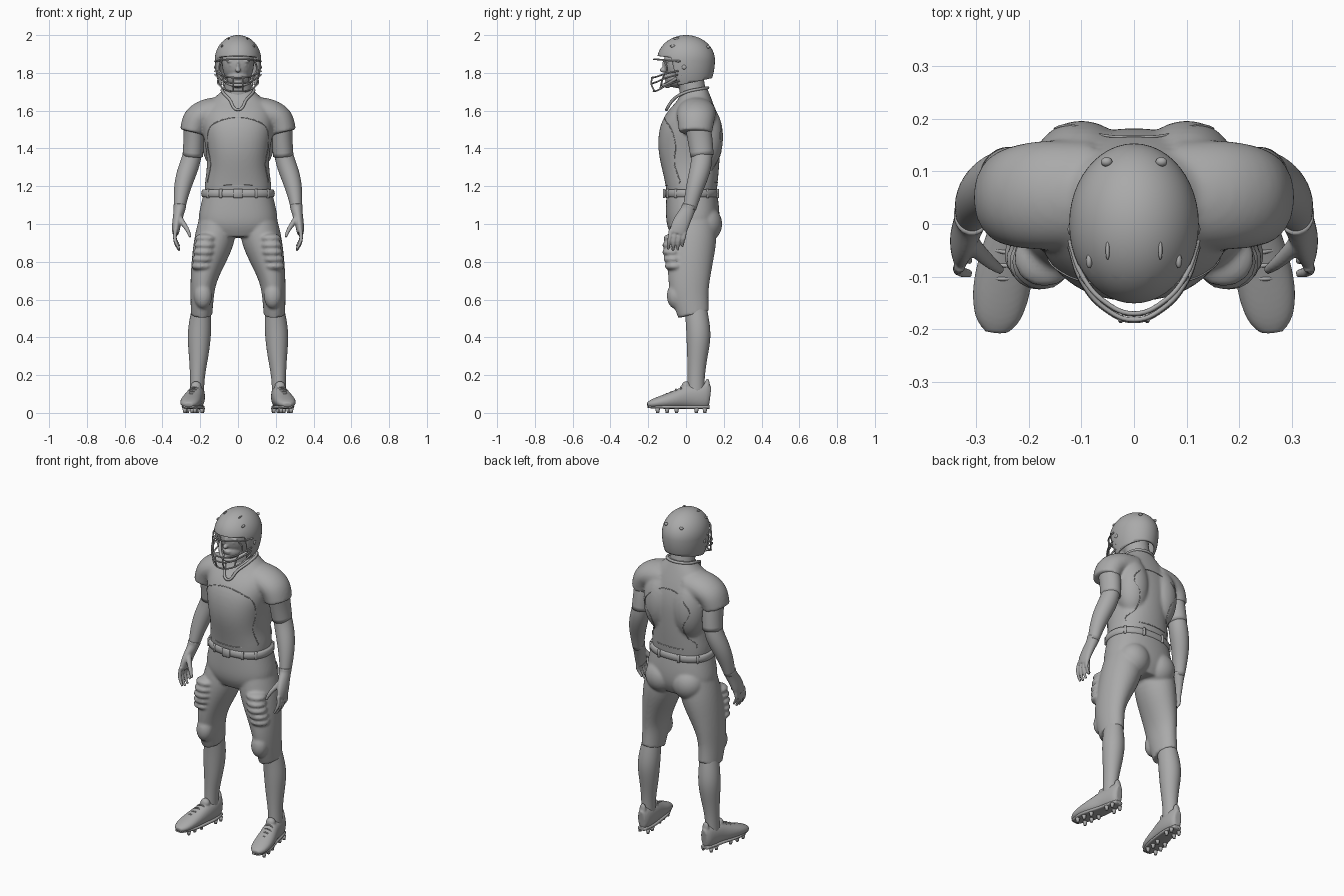
import bpy, bmesh, math
from mathutils import Vector, Matrix

cube = bpy.data.objects.get("Cube")
if cube:
    bpy.data.objects.remove(cube, do_unlink=True)

grey = bpy.data.materials.new("plain_grey")
grey.use_nodes = True
grey.diffuse_color = (0.4, 0.4, 0.4, 1)
grey.node_tree.nodes["Principled BSDF"].inputs["Base Color"].default_value = (0.4, 0.4, 0.4, 1)


def link(name, data):
    ob = bpy.data.objects.new(name, data)
    bpy.context.collection.objects.link(ob)
    data.materials.append(grey)
    return ob


def loft(bm, rings, sides=(1,), ref=(0, 1, 0), power=2.0, n=16):
    """Skin rings (x, y, z, half width, half depth) along a path."""
    crease = bm.edges.layers.float.get("crease_edge") or bm.edges.layers.float.new("crease_edge")
    centres = [Vector(r[:3]) for r in rings]
    for s in sides:
        loops = []
        for i, (c, r) in enumerate(zip(centres, rings)):
            t = (centres[min(i + 1, len(rings) - 1)] - centres[max(i - 1, 0)]).normalized()
            v = Vector(ref)
            v = (v - t * t.dot(v)).normalized()
            u = v.cross(t)
            loop = []
            for k in range(n):
                a = math.tau * k / n
                ca, sa = math.cos(a), math.sin(a)
                p = c + u * r[3] * math.copysign(abs(ca) ** (2 / power), ca) \
                      + v * r[4] * math.copysign(abs(sa) ** (2 / power), sa)
                loop.append(bm.verts.new((p.x * s, p.y, p.z)))
            loops.append(loop)
        for a, b in zip(loops, loops[1:]):
            for k in range(n):
                bm.faces.new((a[k], a[(k + 1) % n], b[(k + 1) % n], b[k]))
        for loop in (loops[0], loops[-1]):
            for e in bm.faces.new(loop).edges:
                e[crease] = 1.0


def blob(bm, c, r, sides=(1,)):
    for s in sides:
        m = Matrix.Translation((c[0] * s, c[1], c[2])) @ Matrix.Diagonal((*r, 1))
        bmesh.ops.create_uvsphere(bm, u_segments=16, v_segments=10, radius=1, matrix=m)


def finish(name, bm, voxel=0, smooth=3, subdiv=2):
    """Turn the mesh into a smooth object; a voxel size fuses its pieces."""
    bmesh.ops.recalc_face_normals(bm, faces=bm.faces)
    for f in bm.faces:
        f.smooth = True
    me = bpy.data.meshes.new(name)
    bm.to_mesh(me)
    bm.free()
    ob = link(name, me)
    if subdiv:
        ob.modifiers.new("round", "SUBSURF").levels = subdiv
        ob.modifiers["round"].render_levels = subdiv
    if voxel:
        mod = ob.modifiers.new("fuse", "REMESH")
        mod.mode, mod.voxel_size, mod.use_smooth_shade = "VOXEL", voxel, True
        mod = ob.modifiers.new("relax", "SMOOTH")
        mod.factor, mod.iterations = 0.5, smooth
    return ob


def tube(name, paths, r, cyclic=False):
    cu = bpy.data.curves.new(name, "CURVE")
    cu.dimensions, cu.bevel_depth, cu.bevel_resolution = "3D", r, 2
    cu.resolution_u, cu.use_fill_caps = 6, True
    for pts in paths:
        sp = cu.splines.new("BEZIER")
        sp.bezier_points.add(len(pts) - 1)
        sp.use_cyclic_u = cyclic
        for bp, p in zip(sp.bezier_points, pts):
            bp.co = p
            bp.handle_left_type = bp.handle_right_type = "AUTO"
    return link(name, cu)


def mirrored(half):
    """Complete a path that runs from the centre line to the left."""
    return [(-x, y, z) for x, y, z in half[:0:-1]] + half


BOTH = (1, -1)

# Jersey: torso, shoulders and short sleeves
bm = bmesh.new()
loft(bm, [(0, .03, 1.16, .178, .135), (0, .03, 1.21, .182, .14), (0, .025, 1.3, .165, .155),
          (0, .015, 1.4, .172, .17), (0, .02, 1.5, .195, .168), (0, .04, 1.58, .2, .138),
          (0, .048, 1.64, .165, .1), (0, .045, 1.69, .1, .078), (0, .04, 1.715, .08, .07)], power=2.3)
loft(bm, [(.08, .055, 1.595, .08, .105), (.17, .055, 1.588, .083, .108), (.225, .052, 1.555, .082, .1),
          (.242, .05, 1.485, .068, .09)], BOTH)
blob(bm, (.1, .1, 1.46), (.1, .1, .18), BOTH)
jersey = finish("jersey", bm, .009, 5)

# Jersey panel seams laid on the cloth
bpy.context.view_layer.update()
cloth = jersey.evaluated_get(bpy.context.evaluated_depsgraph_get())


def seam(name, half, front):
    pts = []
    for x, _, z in mirrored(half)[1:]:
        hit, loc, _, _ = cloth.ray_cast(Vector((x, front, z)), Vector((0, -front, 0)))
        if hit:
            pts.append(loc)
    tube(name, [pts], .0025, True)


seam("front_panel_seam", [(0, 0, 1.565), (.05, 0, 1.56), (.11, 0, 1.54), (.15, 0, 1.51), (.16, 0, 1.42),
                          (.145, 0, 1.32), (.155, 0, 1.25), (.16, 0, 1.22), (.08, 0, 1.208), (0, 0, 1.205)], -1)
seam("back_panel_seam", [(0, 0, 1.57), (.06, 0, 1.56), (.12, 0, 1.52), (.15, 0, 1.47), (.11, 0, 1.38),
                         (.11, 0, 1.3), (.15, 0, 1.23), (.08, 0, 1.22), (0, 0, 1.22)], 1)
tube("collar", [mirrored([(0, -.103, 1.605), (.045, -.066, 1.66), (.08, .0, 1.698),
                          (.075, .075, 1.715), (.03, .11, 1.72)])], .008, True)

# Pants: hips, legs, ribbed thigh pads and knee pads
bm = bmesh.new()
loft(bm, [(0, .03, 1.165, .185, .137), (0, .035, 1.08, .207, .145), (0, .037, .99, .222, .145),
          (0, .035, .93, .16, .11)], power=2.3)
loft(bm, [(.105, .04, 1.03, .1, .12), (.122, .035, .92, .113, .133), (.16, .022, .8, .09, .122),
          (.184, .015, .7, .07, .113), (.19, .018, .62, .063, .102), (.193, .04, .52, .058, .085)], BOTH)
blob(bm, (.09, .1, 1.0), (.1, .095, .1), BOTH)
for i in range(5):
    z = .925 - i * .037
    blob(bm, (.17 + i * .005, -.065 - .008 * math.sin(i), z), (.06, .056, .026), BOTH)
blob(bm, (.185, -.055, .62), (.05, .048, .07), BOTH)
finish("pants", bm, .008, 3)

# Belt with loops and buckle
bm = bmesh.new()
loft(bm, [(0, .03, 1.142, .19, .138), (0, .03, 1.155, .196, .144), (0, .03, 1.17, .196, .144),
          (0, .03, 1.182, .19, .138)], power=2.3, n=32)
finish("belt", bm, 0, 0, 1)
bm = bmesh.new()
for a in (90, 60, 118, 35, 145, 215, 250, 290, 325):
    t = math.radians(a)
    m = Matrix.Translation((.194 * math.cos(t), .03 - .146 * math.sin(t), 1.162))
    m = m @ Matrix.Rotation(-t, 4, "Z") @ Matrix.Diagonal((.014, .05 if a == 90 else .016, .048, 1))
    bmesh.ops.create_cube(bm, size=1, matrix=m)
buckle = finish("belt_loops", bm, 0, 0, 0)
buckle.modifiers.new("edges", "BEVEL").width = .003

# Arms: tight undersleeves and bare forearms
bm = bmesh.new()
loft(bm, [(.235, .06, 1.53, .055, .068), (.232, .075, 1.45, .057, .068), (.24, .085, 1.36, .055, .063)], BOTH)
finish("undersleeves", bm)
bm = bmesh.new()
loft(bm, [(.235, .085, 1.4, .048, .055), (.25, .085, 1.33, .054, .058), (.28, .065, 1.25, .053, .055),
          (.3, .04, 1.17, .043, .045), (.31, .018, 1.08, .03, .036)], BOTH)
finish("forearms", bm)

# Gloved hands, slightly curled
bm = bmesh.new()
loft(bm, [(.308, .018, 1.1, .036, .042), (.31, .012, 1.075, .031, .037), (.32, -.015, 1.03, .026, .045),
          (.328, -.035, .985, .023, .048), (.33, -.045, .95, .018, .044)], BOTH)
for i in range(4):
    y, drop = -.08 + i * .025, (.008, 0, .004, .022)[i]
    loft(bm, [(.33, y, .97, .012, .013), (.337, y - .006, .925, .011, .012),
              (.328, y - .012, .89 + drop, .01, .011), (.31, y - .014, .858 + drop, .007, .008)], BOTH, n=8)
loft(bm, [(.315, -.03, 1.04, .018, .02), (.288, -.06, 1.0, .015, .017), (.264, -.08, .965, .012, .013),
          (.252, -.088, .93, .008, .009)], BOTH, n=8)
finish("gloves", bm, .005, 2)

# Lower legs in socks
bm = bmesh.new()
loft(bm, [(.194, .05, .56, .05, .06), (.2, .062, .48, .061, .064), (.206, .068, .4, .064, .067),
          (.208, .06, .3, .053, .055), (.215, .054, .2, .039, .045), (.218, .052, .1, .038, .046)], BOTH)
finish("socks", bm)

# Shoes with tongue, sole, cleats and laces
bm = bmesh.new()
loft(bm, [(.212, .128, .09, .02, .05), (.213, .112, .092, .036, .07), (.216, .06, .086, .044, .066),
          (.224, 0, .084, .047, .062), (.24, -.06, .07, .054, .047), (.253, -.13, .058, .058, .034),
          (.26, -.185, .048, .045, .022), (.262, -.205, .042, .022, .013)], BOTH, (0, 0, 1), 2.2)
blob(bm, (.222, .0, .14), (.03, .025, .028), BOTH)
blob(bm, (.213, .113, .145), (.022, .014, .038), BOTH)
finish("shoes", bm, .006, 2)
bm = bmesh.new()
loft(bm, [(.213, .125, .031, .024, .01), (.215, .06, .031, .043, .01), (.224, -.01, .031, .043, .01),
          (.252, -.12, .031, .058, .01), (.261, -.2, .034, .025, .009)], BOTH, (0, 0, 1), 4)
finish("soles", bm)
bm = bmesh.new()
for s in BOTH:
    for y, x in ((.1, .214), (.055, .217), (-.05, .24), (-.1, .25), (-.15, .255)):
        for d in (-.027, .027):
            m = Matrix.Translation(((x + d) * s, y, .0125))
            bmesh.ops.create_cone(bm, cap_ends=True, segments=10, radius1=.008, radius2=.013, depth=.025, matrix=m)
finish("cleats", bm, subdiv=0)
laces = []
for s in BOTH:
    for i in range(4):
        x, y, z = .23 + i * .006, -.025 - i * .025, .137 - i * .012
        laces.append([((x - .026) * s, y, z - .012), (x * s, y - .004, z), ((x + .026) * s, y, z - .012)])
tube("laces", laces, .004)

# Head and neck
bm = bmesh.new()
loft(bm, [(0, .045, 1.64, .085, .075), (0, .035, 1.71, .072, .07), (0, .02, 1.8, .07, .07)])
blob(bm, (0, -.01, 1.85), (.088, .112, .12))
blob(bm, (0, -.05, 1.775), (.062, .065, .055))
blob(bm, (0, -.098, 1.738), (.025, .02, .02))
blob(bm, (0, -.122, 1.815), (.015, .018, .013))
blob(bm, (0, -.113, 1.84), (.009, .014, .035))
blob(bm, (.035, -.097, 1.862), (.028, .014, .01), BOTH)
blob(bm, (.034, -.097, 1.84), (.015, .01, .008), BOTH)
blob(bm, (0, -.112, 1.783), (.025, .01, .006))
blob(bm, (0, -.11, 1.772), (.021, .011, .006))
finish("head", bm, .005, 2, 1)

# Helmet shell with a cut face opening
bm = bmesh.new()
bmesh.ops.create_uvsphere(bm, u_segments=48, v_segments=32, radius=1)
for v in bm.verts:
    v.co = (v.co.x * .123, v.co.y * .153, 1.868 + v.co.z * (.132 if v.co.z > 0 else .225))
cuts = [((0, 0, 1.872), (0, .12, 1)), ((0, -.06, 1.8), (0, 1, .25)), ((0, 0, 1.742), (0, -.22, 1))]
for co, no in cuts:
    bmesh.ops.bisect_plane(bm, geom=bm.verts[:] + bm.edges[:] + bm.faces[:], plane_co=co, plane_no=no)
gone = []
for f in bm.faces:
    brow, cheek, rim = [(f.calc_center_median() - Vector(co)).dot(Vector(no)) < 0 for co, no in cuts]
    if rim or (brow and cheek):
        gone.append(f)
bmesh.ops.delete(bm, geom=gone, context="FACES")
helmet = finish("helmet", bm, subdiv=0)
mod = helmet.modifiers.new("shell", "SOLIDIFY")
mod.thickness, mod.offset = .012, -1

# Helmet vents and ear holes
bm = bmesh.new()
for x, y, z, r in ((.05, -.05, 1.982, (.004, .018, .006)), (.052, .118, 1.938, (.011, .009, .009)),
                   (.085, -.07, 1.942, (.006, .014, .008)), (.12, -.01, 1.83, (.006, .012, .012)),
                   (.117, -.04, 1.862, (.007, .012, .006))):
    blob(bm, (x, y, z), r, BOTH)
finish("helmet_fittings", bm, subdiv=0)

# Face guard bars and chin strap
def bar(z, drop, front, width=.122):
    return mirrored([(0, front, z - drop), (.055, front + .022, z - drop * .9),
                     (.1, front + .075, z - drop * .4), (width, front + .14, z)])


bars = [bar(1.862, -.01, -.17), bar(1.81, .035, -.182), bar(1.79, .045, -.184), bar(1.76, .058, -.172, .108)]
for s in BOTH:
    bars.append([(.026 * s, -.18, 1.775), (.025 * s, -.183, 1.74), (.025 * s, -.166, 1.702)])
    bars.append([(.085 * s, -.118, 1.868), (.1 * s, -.1, 1.82), (.085 * s, -.118, 1.785), (.07 * s, -.138, 1.712)])
tube("face_guard", bars, .0045)
tube("chin_strap", [mirrored([(0, -.122, 1.735), (.035, -.105, 1.738), (.08, -.06, 1.765), (.107, -.02, 1.79)])], .009)
